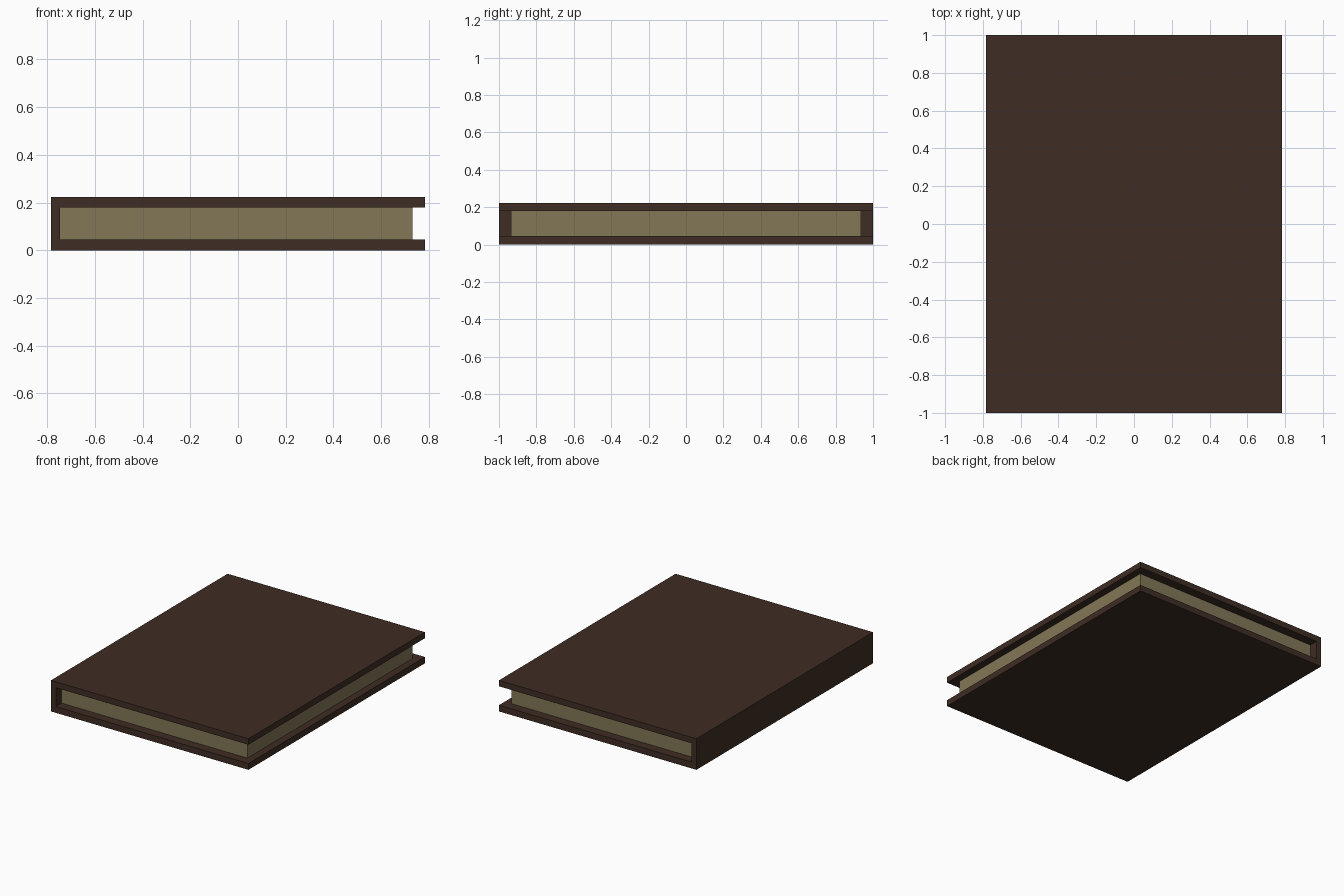
import bpy, bmesh

if "Cube" in bpy.data.objects:
    bpy.data.objects.remove(bpy.data.objects["Cube"])


def srgb(r, g, b):
    lin = [(c / 255 / 12.92) if c < 11 else ((c / 255 + 0.055) / 1.055) ** 2.4 for c in (r, g, b)]
    return (*lin, 1.0)


def material(name, rgb):
    m = bpy.data.materials.new(name)
    m.diffuse_color = srgb(*rgb)
    m.use_nodes = True
    m.node_tree.nodes["Principled BSDF"].inputs["Base Color"].default_value = m.diffuse_color
    return m


def extrude_profile(name, points, half_depth, mat):
    """Extrude an x-z profile symmetrically along y."""
    bm = bmesh.new()
    face = bm.faces.new([bm.verts.new((x, -half_depth, z)) for x, z in points])
    ext = bmesh.ops.extrude_face_region(bm, geom=[face])
    verts = [v for v in ext["geom"] if isinstance(v, bmesh.types.BMVert)]
    bmesh.ops.translate(bm, verts=verts, vec=(0, 2 * half_depth, 0))
    bmesh.ops.recalc_face_normals(bm, faces=bm.faces)
    mesh = bpy.data.meshes.new(name)
    bm.to_mesh(mesh)
    bm.free()
    mesh.materials.append(mat)
    obj = bpy.data.objects.new(name, mesh)
    bpy.context.collection.objects.link(obj)
    return obj


leather = material("dark brown leather", (62, 45, 36))
paper = material("aged paper", (130, 119, 87))

W, H = 0.783, 0.223          # cover half width and height
LOW, HIGH = 0.045, 0.18      # inner faces of the two boards
SPINE = -0.745               # inner face of the spine

# Cover: two boards and spine as one C-shaped profile
extrude_profile("cover", [(-W, 0), (W, 0), (W, LOW), (SPINE, LOW),
                          (SPINE, HIGH), (W, HIGH), (W, H), (-W, H)], 1.0, leather)

# Page block, set in from the cover edges
extrude_profile("pages", [(SPINE, LOW), (0.73, LOW), (0.73, HIGH), (SPINE, HIGH)], 0.935, paper)
